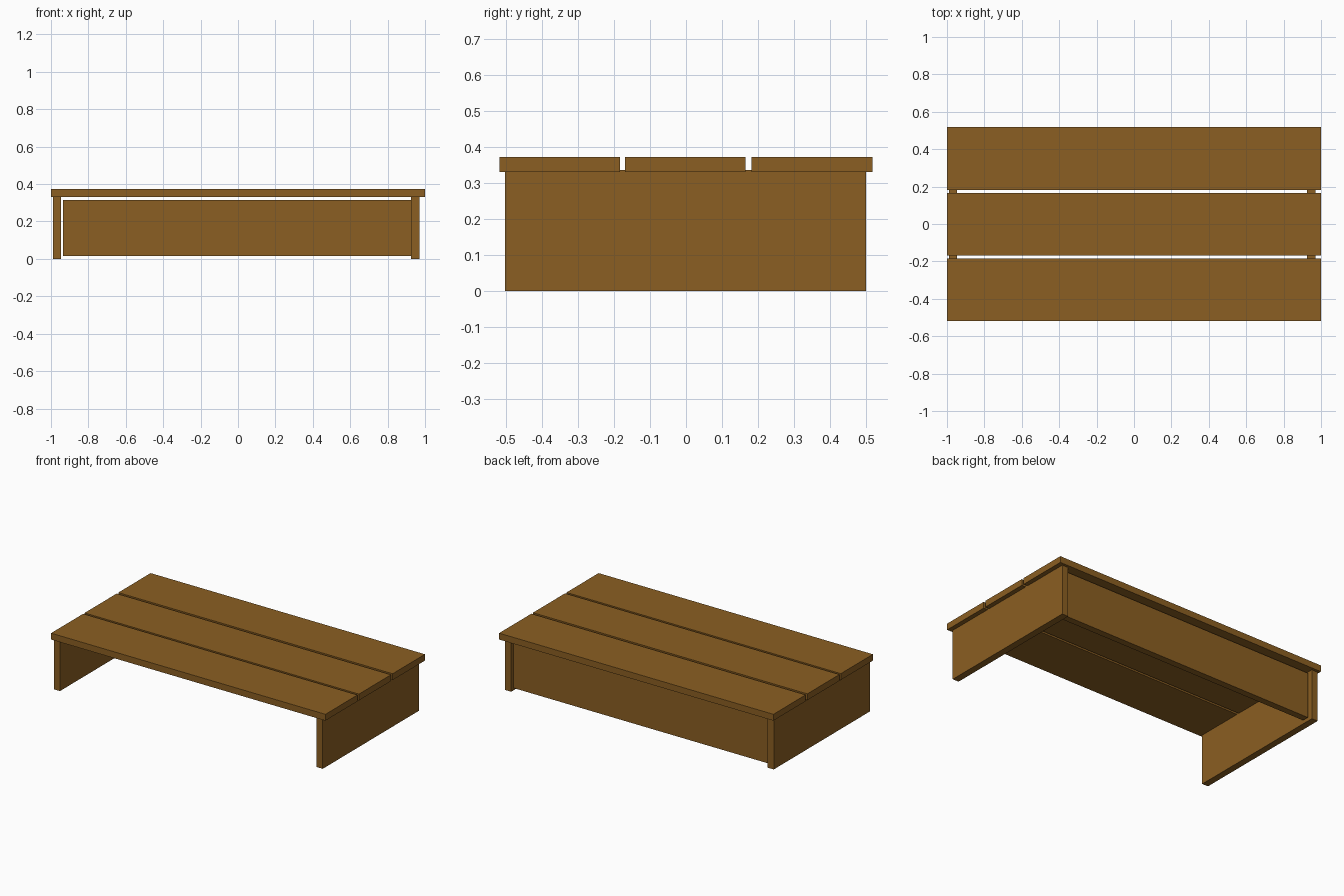
import bpy

if "Cube" in bpy.data.objects:
    bpy.data.objects.remove(bpy.data.objects["Cube"])

wood = bpy.data.materials.new("brown wood")
wood.diffuse_color = (0.258, 0.114, 0.016, 1)
wood.use_nodes = True
wood.node_tree.nodes["Principled BSDF"].inputs["Base Color"].default_value = wood.diffuse_color


def board(name, x0, x1, y0, y1, z0, z1):
    bpy.ops.mesh.primitive_cube_add(
        size=1, location=((x0 + x1) / 2, (y0 + y1) / 2, (z0 + z1) / 2))
    ob = bpy.context.object
    ob.name = name
    ob.scale = (x1 - x0, y1 - y0, z1 - z0)
    bpy.ops.object.transform_apply(location=False, rotation=False, scale=True)
    ob.data.materials.append(wood)


# three top planks with narrow gaps
for name, y0, y1 in (("front_plank", -0.518, -0.184),
                     ("middle_plank", -0.169, 0.165),
                     ("back_plank", 0.182, 0.518)):
    board(name, -1, 1, y0, y1, 0.331, 0.373)

# side panels, let slightly into the planks
board("left_side", -0.99, -0.946, -0.503, 0.5, 0, 0.337)
board("right_side", 0.925, 0.97, -0.503, 0.5, 0, 0.337)

# recessed back panel
board("back_panel", -0.936, 0.926, 0.431, 0.475, 0.015, 0.316)
